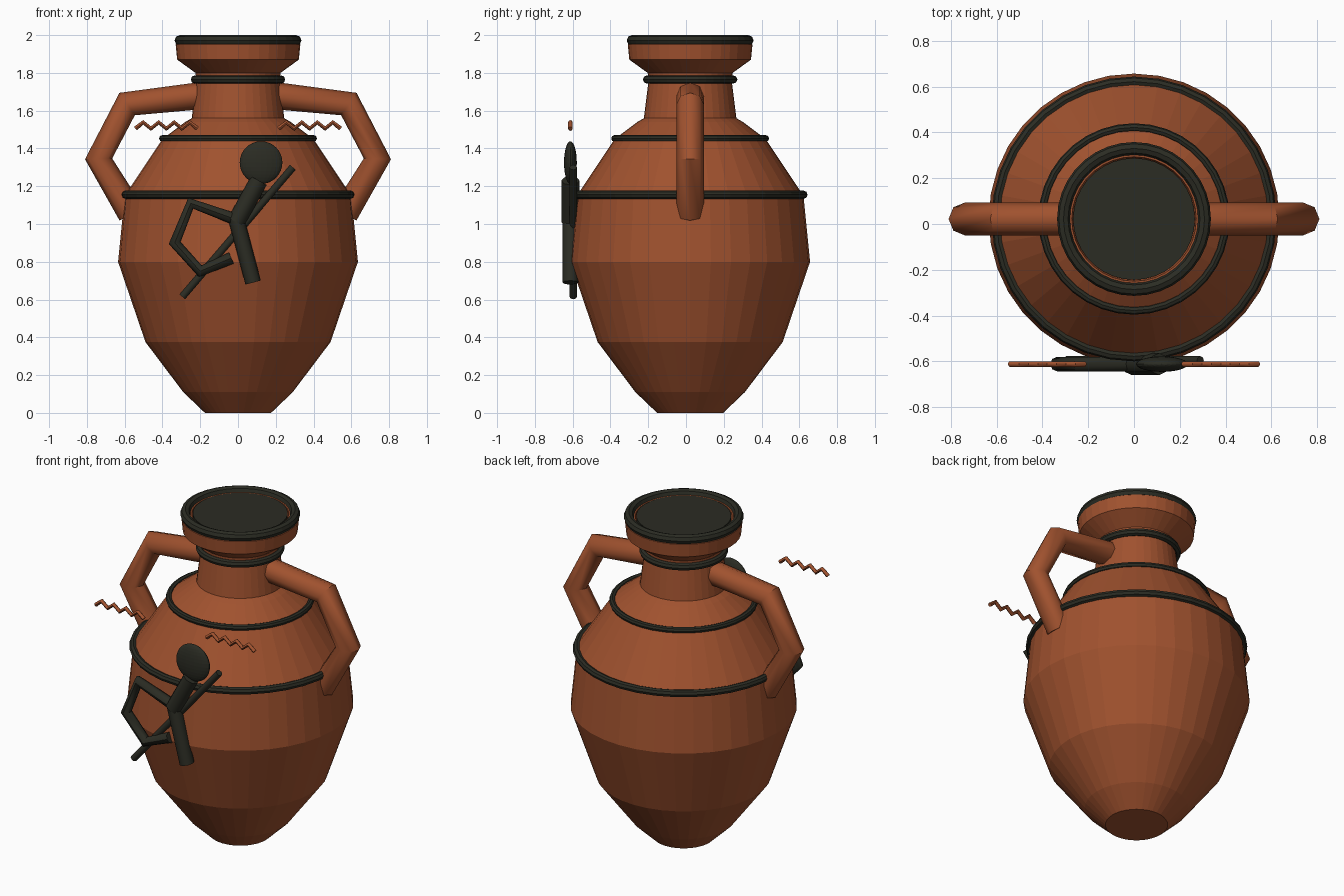
import bpy, bmesh
from math import sin, cos, pi
from mathutils import Vector

cube = bpy.data.objects.get("Cube")
if cube:
    bpy.data.objects.remove(cube, do_unlink=True)

CY = 0.022      # vase axis
FIG_Y = -0.612  # plane of the painted figure
SIDES = 36


def material(name, rgb):
    m = bpy.data.materials.new(name)
    m.use_nodes = True
    m.diffuse_color = (*rgb, 1)
    m.node_tree.nodes["Principled BSDF"].inputs["Base Color"].default_value = (*rgb, 1)
    return m


clay = material("terracotta", (0.352, 0.084, 0.028))
dark = material("black glaze", (0.024, 0.025, 0.017))


def finish(name, bm, mat):
    me = bpy.data.meshes.new(name)
    bmesh.ops.recalc_face_normals(bm, faces=bm.faces)
    bm.to_mesh(me)
    bm.free()
    me.materials.append(mat)
    ob = bpy.data.objects.new(name, me)
    bpy.context.collection.objects.link(ob)
    return ob


def lathe(name, profile, mat, closed=False):
    """Spin (radius, height) points about the vase axis."""
    bm = bmesh.new()
    rings = []
    for r, z in profile:
        rings.append([bm.verts.new((r * cos(2 * pi * i / SIDES),
                                    CY + r * sin(2 * pi * i / SIDES), z))
                      for i in range(SIDES)])
    pairs = list(zip(rings, rings[1:]))
    if closed:
        pairs.append((rings[-1], rings[0]))
    for a, b in pairs:
        for i in range(SIDES):
            j = (i + 1) % SIDES
            bm.faces.new((a[i], a[j], b[j], b[i]))
    if not closed:
        bm.faces.new(rings[0])
        bm.faces.new(rings[-1])
    return finish(name, bm, mat)


def band(name, radius, z, thick):
    ring = [(radius + thick * cos(2 * pi * k / 8), z + thick * sin(2 * pi * k / 8))
            for k in range(8)]
    return lathe(name, ring, dark, closed=True)


def tube(name, points, radius, mat, y):
    """Round tube along (x, z) points in a plane of constant y."""
    cu = bpy.data.curves.new(name, "CURVE")
    cu.dimensions = "3D"
    cu.bevel_depth = radius
    cu.bevel_resolution = 2
    cu.use_fill_caps = True
    sp = cu.splines.new("POLY")
    sp.points.add(len(points) - 1)
    for p, (x, z) in zip(sp.points, points):
        p.co = (x, y, z, 1)
    cu.materials.append(mat)
    ob = bpy.data.objects.new(name, cu)
    bpy.context.collection.objects.link(ob)
    bpy.ops.object.select_all(action="DESELECT")
    ob.select_set(True)
    bpy.context.view_layer.objects.active = ob
    bpy.ops.object.convert(target="MESH")
    bpy.ops.object.shade_smooth_by_angle(angle=0.85)
    return ob


# Vase body with foot, shoulder, neck and flared lip
lathe("vase_body", [(0.175, 0), (0.29, 0.11), (0.49, 0.375), (0.635, 0.8),
                    (0.6, 1.15), (0.4, 1.45), (0.28, 1.54), (0.245, 1.56),
                    (0.22, 1.76), (0.225, 1.8), (0.322, 1.87), (0.33, 1.95),
                    (0.3, 1.972), (0.272, 1.972), (0.265, 1.94)], clay)

# Dark mouth and bands
lathe("mouth", [(0.266, 1.93), (0.266, 1.975)], dark)
band("rim_band", 0.308, 1.972, 0.028)
band("neck_band", 0.228, 1.765, 0.022)
band("shoulder_band", 0.4, 1.453, 0.018)
band("belly_band", 0.6, 1.155, 0.022)

# Mirrored handles and floating zigzags
for side, s in (("left", 1), ("right", -1)):
    path = [(0.19, 1.68), (0.587, 1.635), (0.738, 1.345), (0.565, 1.055)]
    tube(side + "_handle", [(s * x, z) for x, z in path], 0.072, clay, CY)
    zigzag = [(s * (0.215 + 0.041 * i), 1.505 + 0.033 * (i % 2)) for i in range(9)]
    tube(side + "_zigzag", zigzag, 0.012, clay, FIG_Y)

# Painted figure: flattened head, torso, limbs and spear
bm = bmesh.new()
bmesh.ops.create_uvsphere(bm, u_segments=24, v_segments=16, radius=0.113)
bmesh.ops.scale(bm, vec=Vector((1, 0.3, 1)), verts=bm.verts)
bmesh.ops.translate(bm, vec=Vector((0.122, FIG_Y, 1.325)), verts=bm.verts)
finish("figure_head", bm, dark)
tube("figure_torso", [(0.11, 1.23), (-0.01, 1.01)], 0.048, dark, FIG_Y)
tube("figure_straight_leg", [(-0.01, 1.03), (0.08, 0.69)], 0.042, dark, FIG_Y)
tube("figure_bent_limbs", [(0, 1.02), (-0.25, 1.11), (-0.335, 0.9),
                           (-0.2, 0.75), (-0.035, 0.82)], 0.032, dark, FIG_Y)
tube("figure_spear", [(0.29, 1.3), (-0.295, 0.615)], 0.02, dark, -0.597)
